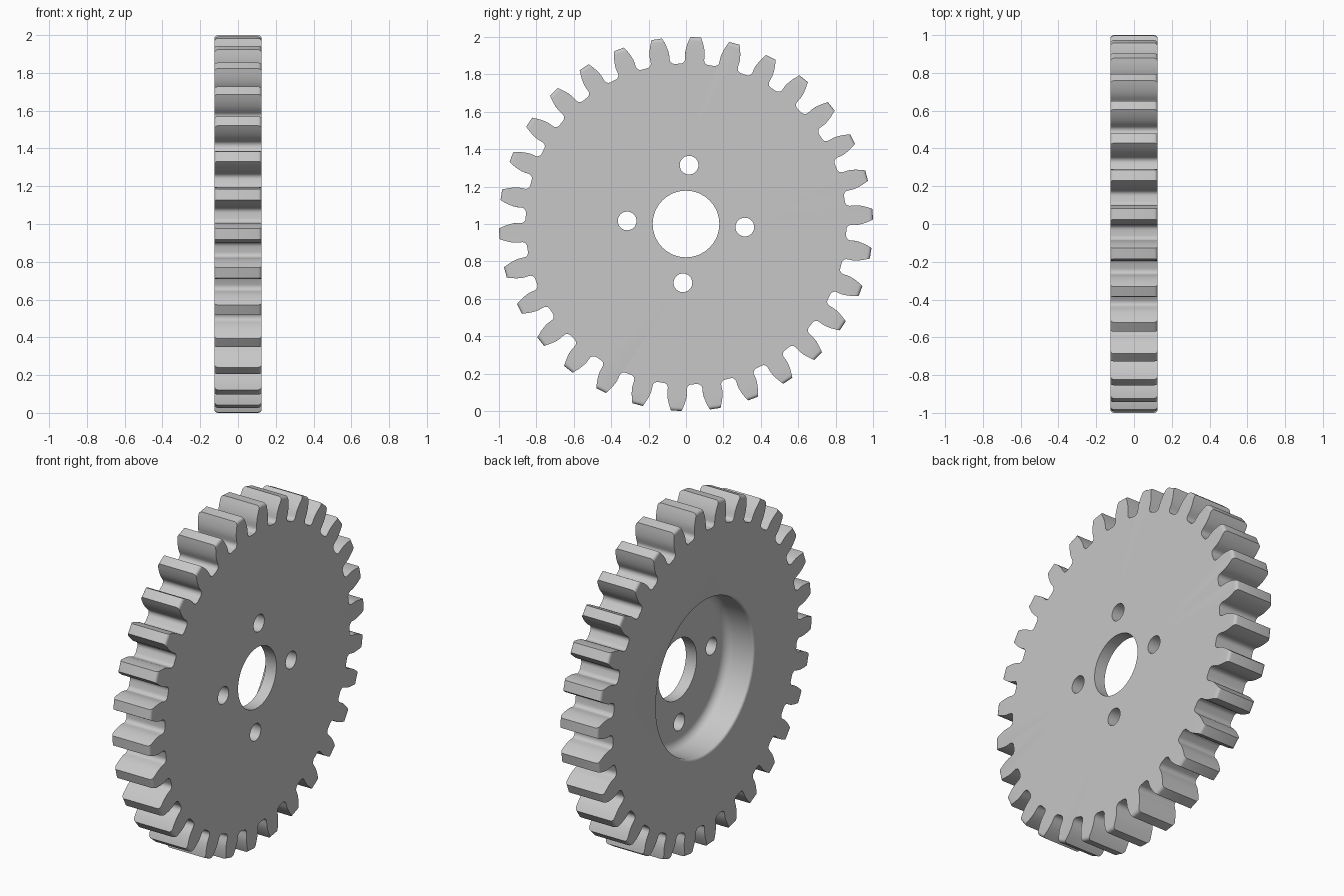
import bpy, bmesh
from math import sin, cos, pi, radians, sqrt, acos

if "Cube" in bpy.data.objects:
    bpy.data.objects.remove(bpy.data.objects["Cube"], do_unlink=True)

TEETH = 30
HALF = 0.125           # half thickness along x
ROOT, TIP = 0.858, 1.0
BASE = 0.9075          # involute base radius
BASE_ANGLE = 0.058     # half tooth angle at the base circle
ROOT_FILLET = 0.027
EDGE = 0.018           # rounding of the tooth tip edges
PITCH = 2 * pi / TEETH
START = radians(3)

steel = bpy.data.materials.new("light_grey_metal")
steel.use_nodes = True
GREY = (0.57, 0.57, 0.57, 1)
steel.diffuse_color = GREY
steel.node_tree.nodes["Principled BSDF"].inputs["Base Color"].default_value = GREY


def solid(name, rings):
    """Bridge equal rings of (x, y, z) points and cap both ends."""
    bm = bmesh.new()
    loops = [[bm.verts.new(p) for p in ring] for ring in rings]
    for a, b in zip(loops, loops[1:]):
        for i in range(len(a)):
            j = (i + 1) % len(a)
            bm.faces.new((a[i], a[j], b[j], b[i]))
    bm.faces.new(loops[0])
    bm.faces.new(loops[-1])
    bmesh.ops.recalc_face_normals(bm, faces=bm.faces)
    mesh = bpy.data.meshes.new(name)
    bm.to_mesh(mesh)
    bm.free()
    mesh.materials.append(steel)
    obj = bpy.data.objects.new(name, mesh)
    bpy.context.collection.objects.link(obj)
    return obj


def lathe(name, profile, y=0, z=1, sides=64):
    """Revolve (x, radius) points about an axis parallel to x."""
    turn = [2 * pi * i / sides for i in range(sides)]
    return solid(name, [[(x, y + r * cos(a), z + r * sin(a)) for a in turn]
                        for x, r in profile])


def flank_angle(r):
    if r <= BASE:
        return BASE_ANGLE
    return BASE_ANGLE - (sqrt((r / BASE) ** 2 - 1) - acos(BASE / r))


def gear_ring(x, tip):
    """Closed tooth outline at one x position."""
    low = ROOT + ROOT_FILLET
    side = []
    # root fillet, from the gap floor to the flank
    centre = (PITCH / 2 - BASE_ANGLE) * low - ROOT_FILLET
    for i in range(6):
        t = pi / 2 * (1 - i / 6)
        r = low - ROOT_FILLET * sin(t)
        side.append((r, PITCH / 2 - (centre + ROOT_FILLET * cos(t)) / r))
    # involute flank
    for i in range(8):
        r = low + (tip - low) * i / 7
        side.append((r, flank_angle(r)))
    tooth = [(r, -a) for r, a in side] + [(r, a) for r, a in reversed(side)]
    return [(x, r * cos(START + k * PITCH + a), 1 + r * sin(START + k * PITCH + a))
            for k in range(TEETH) for r, a in tooth]


# Toothed body with rounded tip edges
steps = [pi / 2 * i / 4 for i in range(5)]
edge = [(HALF - EDGE + EDGE * cos(t), TIP - EDGE + EDGE * sin(t)) for t in steps]
sections = [(-x, r) for x, r in edge] + edge[::-1]
gear = solid("gear_wheel", [gear_ring(x, r) for x, r in sections])

# Round recess with a filleted floor and rim on the -x side
FLOOR, WALL, FILLET, RIM = 0.055, 0.45, 0.05, 0.015
arc = [pi / 2 * i / 6 for i in range(7)]
pocket = [(FLOOR - FILLET + FILLET * cos(t), WALL - FILLET + FILLET * sin(t)) for t in arc]
pocket += [(-HALF + RIM - RIM * sin(t), WALL + RIM - RIM * cos(t)) for t in arc]
pocket.append((-HALF - 0.1, WALL + RIM))
cutters = [lathe("recess_cutter", pocket, sides=96)]

# Centre bore and four bolt holes
cutters.append(lathe("bore_cutter", [(-0.3, 0.178), (0.3, 0.178)]))
for k in range(4):
    a = radians(-3) + k * pi / 2
    cutters.append(lathe("bolt_hole_cutter", [(-0.3, 0.05), (0.3, 0.05)],
                         0.315 * cos(a), 1 + 0.315 * sin(a), 32))

# Apply the cuts, then drop the cutters
bpy.ops.object.select_all(action="DESELECT")
gear.select_set(True)
bpy.context.view_layer.objects.active = gear
for cutter in cutters:
    cutter.hide_render = True
    cut = gear.modifiers.new("cut", "BOOLEAN")
    cut.operation = "DIFFERENCE"
    cut.solver = "EXACT"
    cut.object = cutter
    bpy.ops.object.modifier_apply(modifier=cut.name)
    bpy.data.objects.remove(cutter, do_unlink=True)

bpy.ops.object.shade_smooth_by_angle(angle=radians(30))
